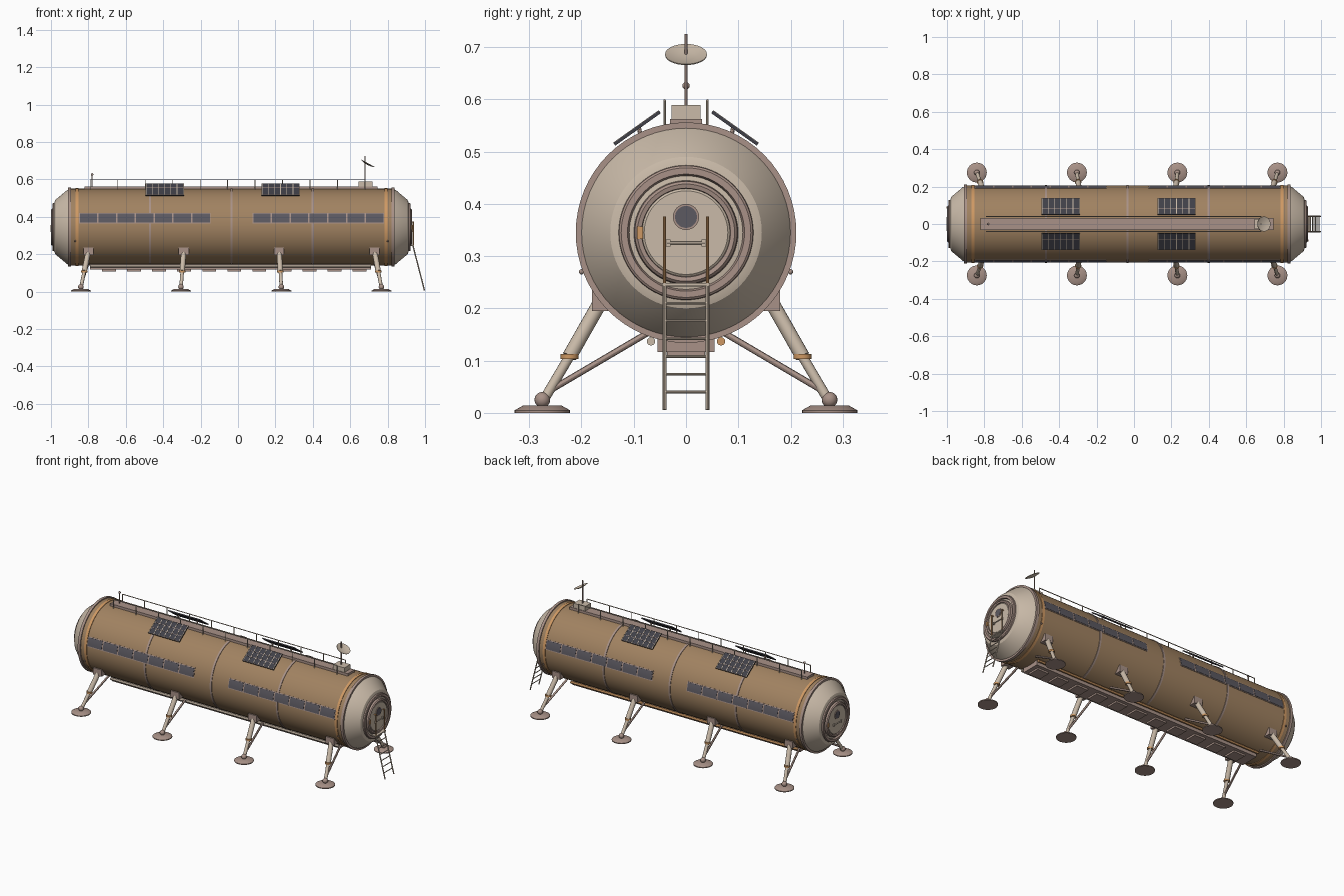
import bpy, bmesh, math
from mathutils import Vector, Matrix

if "Cube" in bpy.data.objects:
    bpy.data.objects.remove(bpy.data.objects["Cube"])

XC, ZC, R = -0.035, 0.345, 0.205   # hull centre and radius


def material(name, rgb):
    m = bpy.data.materials.new(name)
    lin = [c / 12.92 if c <= 0.04045 else ((c + 0.055) / 1.055) ** 2.4 for c in rgb]
    m.diffuse_color = (*lin, 1)
    m.use_nodes = True
    m.node_tree.nodes["Principled BSDF"].inputs["Base Color"].default_value = m.diffuse_color
    return m


TAN = material("hull tan", (0.63, 0.51, 0.38))
LIGHT = material("pale metal", (0.79, 0.73, 0.66))
MAUVE = material("dusty metal", (0.66, 0.57, 0.53))
ORANGE = material("copper orange", (0.81, 0.60, 0.39))
GLASS = material("dark glass", (0.36, 0.35, 0.38))
SOLAR = material("solar black", (0.25, 0.25, 0.28))


def finish(name, bm, mat, matrix=None):
    if matrix is not None:
        bm.transform(matrix)
    bmesh.ops.recalc_face_normals(bm, faces=bm.faces)
    me = bpy.data.meshes.new(name)
    bm.to_mesh(me)
    bm.free()
    me.materials.append(mat)
    ob = bpy.data.objects.new(name, me)
    bpy.context.collection.objects.link(ob)
    return ob


def box(name, x, y, z, mat, matrix=None):
    """Box from (min, max) ranges."""
    bm = bmesh.new()
    bmesh.ops.create_cube(bm, size=1)
    for v in bm.verts:
        for i, (a, b) in enumerate((x, y, z)):
            v.co[i] = (a + b) / 2 + v.co[i] * (b - a)
    return finish(name, bm, mat, matrix)


def rod(name, a, b, r, mat, r2=None, n=12):
    a, b = Vector(a), Vector(b)
    bm = bmesh.new()
    bmesh.ops.create_cone(bm, cap_ends=True, segments=n, radius1=r,
                          radius2=r if r2 is None else r2, depth=(b - a).length)
    rot = (b - a).to_track_quat('Z', 'Y').to_matrix().to_4x4()
    return finish(name, bm, mat, Matrix.Translation((a + b) / 2) @ rot)


def ball(name, p, r, mat):
    bm = bmesh.new()
    bmesh.ops.create_uvsphere(bm, u_segments=16, v_segments=10, radius=r)
    return finish(name, bm, mat, Matrix.Translation(p))


def lathe(name, profile, mat, matrix, n=64):
    """Spin (height, radius) points about the local z axis."""
    bm = bmesh.new()
    rows = []
    for h, r in profile:
        rows.append([bm.verts.new((r * math.cos(t), r * math.sin(t), h))
                     for t in (2 * math.pi * i / n for i in range(n))])
    for p, q in zip(rows, rows[1:]):
        for i in range(n):
            j = (i + 1) % n
            bm.faces.new((p[i], p[j], q[j], q[i]))
    bmesh.ops.remove_doubles(bm, verts=bm.verts, dist=1e-5)
    return finish(name, bm, mat, matrix)


def hull_axis(s=1):
    return Matrix.Translation((XC, 0, ZC)) @ Matrix.Rotation(s * math.pi / 2, 4, 'Y')


def curved_plate(name, x0, x1, a0, a1, r, side, mat, steps=5):
    """Thin plate wrapped on the hull between two angles above the horizon."""
    bm = bmesh.new()
    rows = []
    for i in range(steps + 1):
        t = math.radians(a0 + (a1 - a0) * i / steps)
        rows.append([bm.verts.new((x, side * q * math.cos(t), ZC + q * math.sin(t)))
                     for x, q in ((x0, R - 0.002), (x0, r), (x1, r), (x1, R - 0.002))])
    for p, q in zip(rows, rows[1:]):
        for k in range(4):
            bm.faces.new((p[k], p[(k + 1) % 4], q[(k + 1) % 4], q[k]))
    bm.faces.new(rows[0])
    bm.faces.new(rows[-1])
    return finish(name, bm, mat)


# Hull barrel with bands
lathe("hull", [(-0.865, 0), (-0.865, R), (0.865, R), (0.865, 0)], TAN, hull_axis())


def band(name, d, w, r, mat):
    lathe(name, [(d - w, R - 0.01), (d - w, r), (d + w, r), (d + w, R - 0.01)], mat, hull_axis())


for d in (-0.435, 0, 0.435):
    band("seam_band", d, 0.006, 0.208, MAUVE)
for s in (-1, 1):
    band("copper_band", s * 0.825, 0.008, 0.208, ORANGE)
    band("end_flange", s * 0.865, 0.008, 0.211, MAUVE)

# End caps with hatches
for s in (-1, 1):
    ax = hull_axis(s)
    lathe("end_cone", [(0.865, 0.203), (0.88, 0.197), (0.942, 0.145), (0.948, 0.128), (0.948, 0)], LIGHT, ax)
    lathe("hatch_collar", [(0.94, 0.13), (0.955, 0.128), (0.958, 0.124), (0.958, 0.112), (0.946, 0.108)], MAUVE, ax)
    lathe("hatch_rim", [(0.946, 0.1), (0.96, 0.098), (0.965, 0.093), (0.963, 0.085), (0.95, 0.083)], MAUVE, ax)
    lathe("hatch_door", [(0.945, 0.084), (0.957, 0.084), (0.96, 0.08), (0.96, 0)], LIGHT, ax)

    def on_door(d):
        return XC + s * d
    rod("porthole_frame", (on_door(0.955), 0, 0.375), (on_door(0.963), 0, 0.375), 0.025, MAUVE, n=32)
    rod("porthole_glass", (on_door(0.955), 0, 0.375), (on_door(0.9645), 0, 0.375), 0.021, GLASS, n=32)
    rod("hatch_handle", (on_door(0.965), -0.036, 0.325), (on_door(0.965), 0.036, 0.325), 0.003, LIGHT)
    for y in (-0.034, 0.034):
        xs = sorted((on_door(0.955), on_door(0.967)))
        box("handle_mount", xs, (y - 0.004, y + 0.004), (0.318, 0.332), LIGHT)
    xs = sorted((on_door(0.955), on_door(0.967)))
    box("hatch_latch", xs, (-s * 0.088 - 0.006, -s * 0.088 + 0.006), (0.333, 0.357), ORANGE)

for side in (-1, 1):
    # Window strips
    for x0 in (-0.85, 0.078):
        curved_plate("window_frame", x0, x0 + 0.703, 5.5, 21.5, R + 0.002, side, MAUVE)
        w = 0.703 / 7
        for i in range(7):
            curved_plate("window_pane", x0 + i * w + 0.004, x0 + (i + 1) * w - 0.004,
                         6.8, 20.2, R + 0.0035, side, GLASS)
    # Solar panels: local y runs up the slope
    for x0 in (-0.495, 0.125):
        low, high = Vector((x0, side * 0.137, 0.514)), Vector((x0, side * 0.05, 0.576))
        up = (high - low).normalized()
        nrm = Vector((1, 0, 0)).cross(up)
        nrm *= 1 if nrm.z > 0 else -1
        m = Matrix((Vector((1, 0, 0)), up, nrm)).transposed().to_4x4()
        m.translation = low
        L, W = (high - low).length, 0.205
        box("solar_panel", (0, W), (0, L), (-0.003, 0.003), SOLAR, m)
        for i in range(7):
            c = 0.003 + i * (W - 0.006) / 6
            box("solar_grid_line", (c - 0.0018, c + 0.0018), (0, L), (0.002, 0.004), LIGHT, m)
        for i in range(4):
            c = 0.0015 + i * (L - 0.003) / 3
            box("solar_grid_line", (0, W), (c - 0.001, c + 0.001), (0.002, 0.0038), MAUVE, m)
        for x in (x0 + 0.04, x0 + 0.165):
            rod("solar_mount", (x, side * 0.085, 0.52), (x, side * 0.09, 0.546), 0.004, MAUVE)
    # Roof guard rail
    y = side * 0.041
    rod("roof_rail", (-0.79, y, 0.598), (0.68, y, 0.598), 0.0025, LIGHT, n=8)
    for i in range(11):
        x = -0.79 + i * 0.147
        rod("rail_post", (x, y, 0.54), (x, y, 0.598), 0.0025, LIGHT, n=8)
    # Service pipes along the keel
    rod("keel_pipe", (-0.79, side * 0.067, 0.137), (0.71, side * 0.067, 0.137), 0.008,
        ORANGE if side > 0 else LIGHT)
    # Side marker lamps
    for x in (-0.87, 0.80):
        ball("marker_lamp", (x, side * 0.2, 0.27), 0.005, MAUVE)
    # Landing legs
    for bx, fx in ((-0.80, -0.84), (-0.29, -0.305), (0.22, 0.232), (0.73, 0.767)):
        def at(t, y, z):
            return Vector((bx + (fx - bx) * t, side * y, z))
        box("leg_bracket", (bx - 0.027, bx + 0.027), sorted((side * 0.14, side * 0.18)),
            (0.195, 0.235), MAUVE)
        top, mid, end = at(0, 0.162, 0.215), at(0.55, 0.223, 0.108), at(1, 0.275, 0.02)
        rod("leg_upper", top, mid, 0.014, LIGHT, n=16)
        rod("leg_lower", mid, end, 0.0095, LIGHT, n=16)
        rod("leg_collar", mid - Vector((0, 0, 0.005)), mid + Vector((0, 0, 0.005)), 0.017, ORANGE, n=16)
        rod("leg_brace", at(0.9, 0.262, 0.042), at(0, 0.075, 0.152), 0.006, MAUVE)
        ball("ankle_ball", (fx, side * 0.275, 0.025), 0.015, MAUVE)
        lathe("foot_pad", [(0, 0), (0, 0.053), (0.005, 0.053), (0.014, 0.037), (0.014, 0)],
              MAUVE, Matrix.Translation((fx, side * 0.275, 0)), 32)

# Roof walkway, equipment box and masts
box("roof_walkway", (-0.82, 0.745), (-0.031, 0.031), (0.54, 0.562), MAUVE)
box("equipment_box", (0.645, 0.72), (-0.028, 0.028), (0.56, 0.589), LIGHT)
rod("antenna_mast", (0.68, 0, 0.58), (0.68, 0, 0.725), 0.003, MAUVE)
lathe("antenna_dish", [(0, 0), (0.002, 0.02), (0.008, 0.04), (0.010, 0.04), (0.004, 0.02), (0.003, 0)], LIGHT,
      Matrix.Translation((0.69, 0, 0.678)) @ Matrix.Rotation(math.radians(29), 4, 'Y'), 32)
rod("beacon_pole", (-0.78, 0, 0.555), (-0.78, 0, 0.625), 0.003, MAUVE)
ball("beacon", (-0.78, 0, 0.626), 0.007, MAUVE)

# Belly keel with cargo slats
box("keel", (-0.79, 0.71), (-0.055, 0.055), (0.117, 0.16), MAUVE)
for i in range(11):
    x = -0.69 + i * 0.134
    box("keel_slat", (x - 0.037, x + 0.037), (-0.036, 0.036), (0.107, 0.12), MAUVE)

# Entry ladder
for y in (-0.041, 0.041):
    rod("grab_rail", (0.937, y, 0.245), (0.937, y, 0.376), 0.003, ORANGE, n=8)
    rod("grab_rail_mount", (0.905, y, 0.372), (0.937, y, 0.372), 0.003, ORANGE, n=8)
    rod("ladder_side", (0.935, y, 0.247), (0.997, y, 0.006), 0.0035, LIGHT, n=8)
box("ladder_step_plate", (0.905, 0.942), (-0.046, 0.046), (0.243, 0.249), LIGHT)
for i in range(7):
    z = 0.04 + i * 0.034
    x = 0.997 - 0.062 * (z - 0.006) / 0.241
    rod("ladder_rung", (x, -0.041, z), (x, 0.041, z), 0.0025, LIGHT, n=8)

# Smooth the round parts, keep hard edges
for ob in bpy.context.scene.objects:
    ob.select_set(True)
    bpy.context.view_layer.objects.active = ob
bpy.ops.object.shade_smooth_by_angle(angle=math.radians(30))
